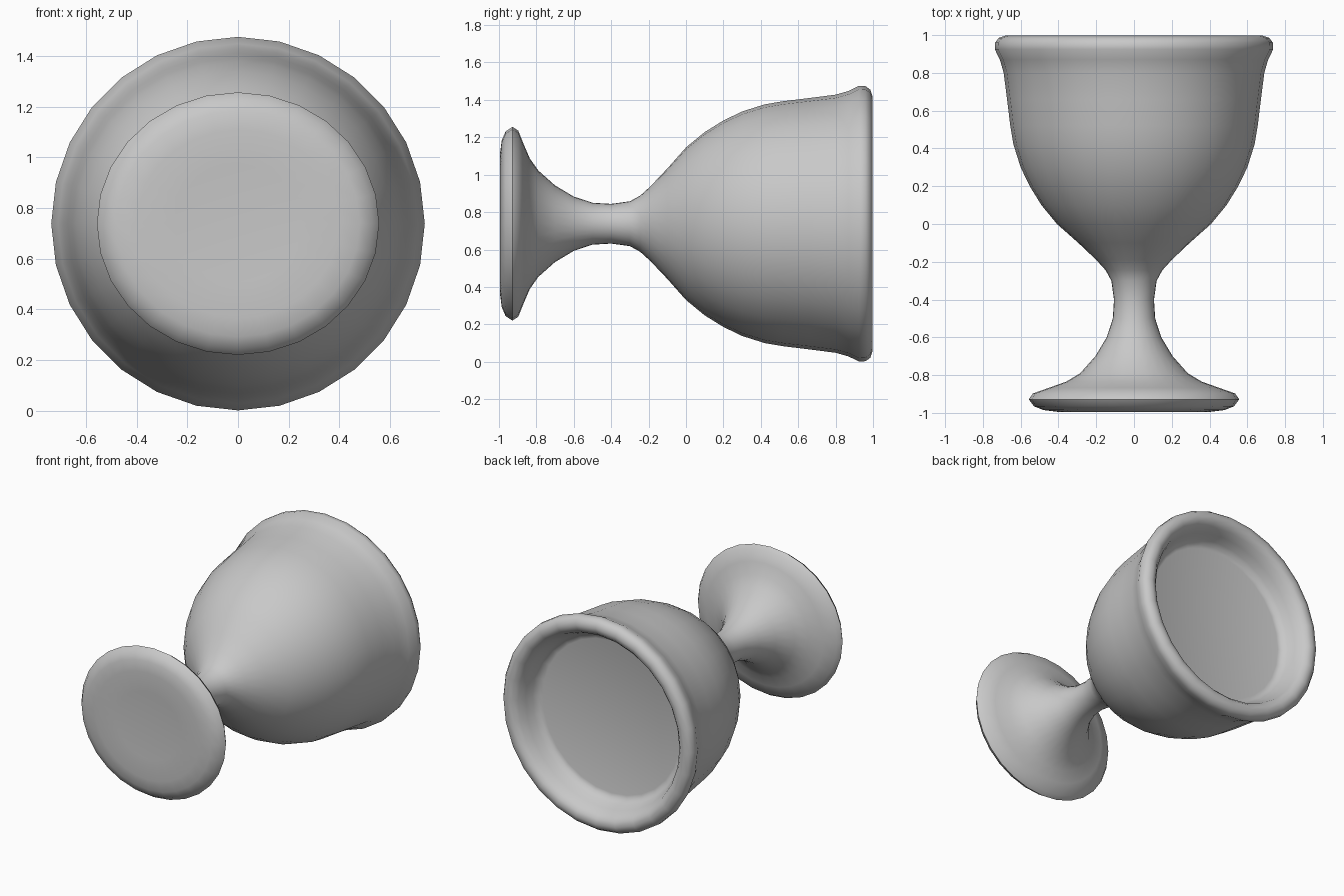
import bpy, bmesh, math
from mathutils import Vector

cube = bpy.data.objects.get("Cube")
if cube:
    bpy.data.objects.remove(cube, do_unlink=True)

SIDES = 28
AXIS_Z = 0.738

grey = bpy.data.materials.new("plain grey")
grey.use_nodes = True
colour = (0.58, 0.58, 0.58, 1.0)
grey.diffuse_color = colour
grey.node_tree.nodes["Principled BSDF"].inputs["Base Color"].default_value = colour

# Goblet outline as (radius, y): underside of foot, stem, bowl, rim, inner floor
profile = [
    (0, -0.982), (0.25, -0.986), (0.40, -0.995), (0.48, -0.985), (0.53, -0.965),
    (0.557, -0.928), (0.535, -0.897), (0.45, -0.867), (0.36, -0.835), (0.285, -0.79),
    (0.205, -0.70), (0.145, -0.60), (0.112, -0.50), (0.106, -0.40), (0.12, -0.30),
    (0.15, -0.245), (0.20, -0.19), (0.295, -0.10), (0.408, 0.0), (0.49, 0.10),
    (0.552, 0.20), (0.60, 0.30), (0.638, 0.42), (0.655, 0.52), (0.672, 0.66),
    (0.69, 0.80), (0.71, 0.87), (0.737, 0.925), (0.735, 0.96), (0.717, 0.985),
    (0.682, 0.997), (0.648, 0.987), (0.622, 0.96), (0.60, 0.91), (0.58, 0.86),
    (0.557, 0.828), (0.53, 0.82), (0, 0.82),
]


def lathe(name, points):
    """Spin an outline round the y axis and close it at its poles."""
    bm = bmesh.new()
    verts = [bm.verts.new((r, y, 0)) for r, y in points]
    edges = [bm.edges.new(pair) for pair in zip(verts, verts[1:])]
    bmesh.ops.spin(bm, geom=verts + edges, cent=(0, 0, 0), axis=(0, 1, 0),
                   angle=math.tau, steps=SIDES, use_merge=False)
    bmesh.ops.remove_doubles(bm, verts=bm.verts, dist=0.0005)
    # The foot is slightly oval
    for v in bm.verts:
        if v.co.y < -0.8:
            v.co.z *= 1 - 0.07 * min(1, (-0.8 - v.co.y) / 0.08)
    bmesh.ops.translate(bm, verts=bm.verts, vec=Vector((0, 0, AXIS_Z)))
    bmesh.ops.recalc_face_normals(bm, faces=bm.faces)
    mesh = bpy.data.meshes.new(name)
    bm.to_mesh(mesh)
    bm.free()
    mesh.materials.append(grey)
    obj = bpy.data.objects.new(name, mesh)
    bpy.context.collection.objects.link(obj)
    return obj


goblet = lathe("goblet", profile)
bpy.ops.object.select_all(action='DESELECT')
goblet.select_set(True)
bpy.context.view_layer.objects.active = goblet
bpy.ops.object.shade_smooth_by_angle(angle=math.radians(60))
